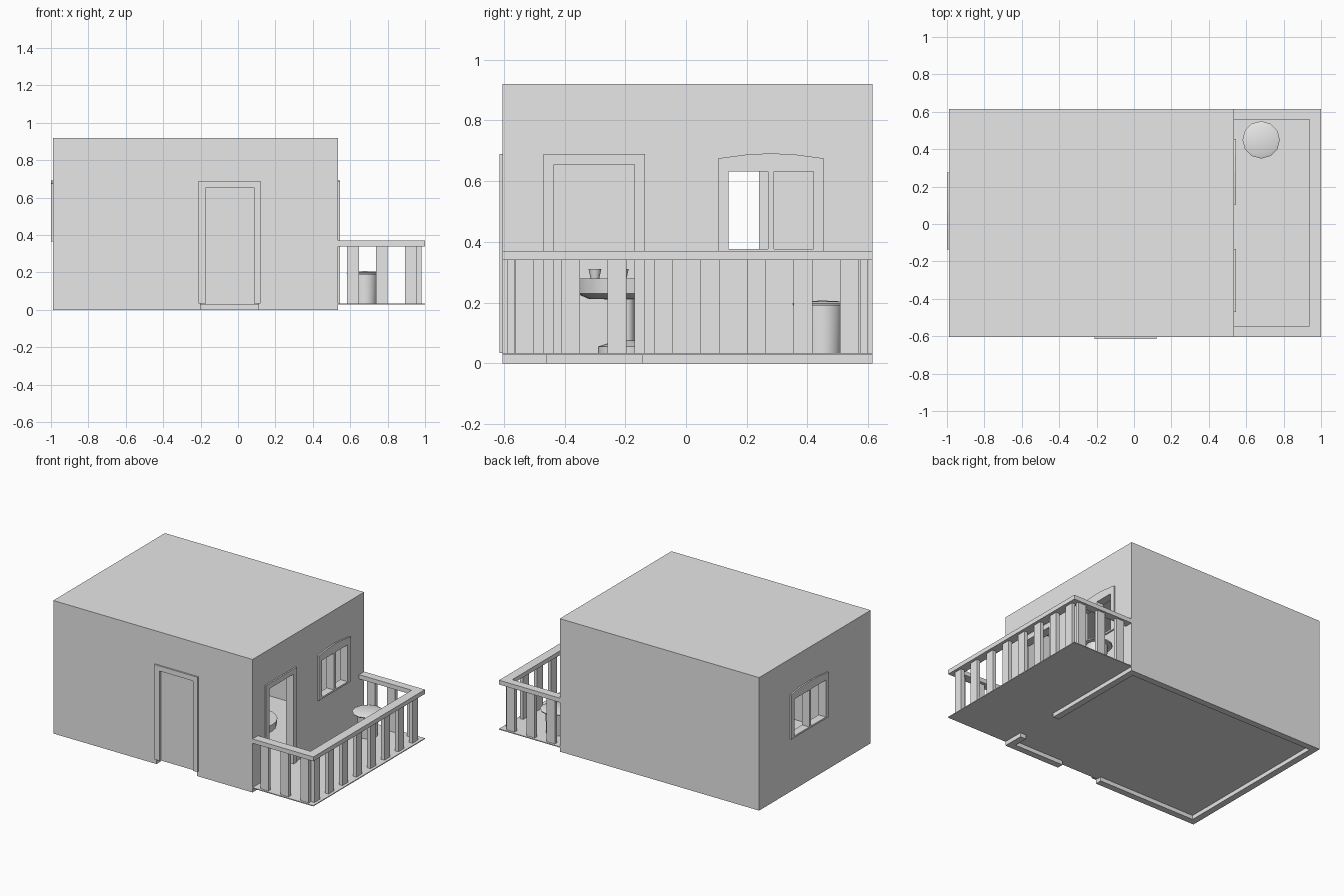
import bpy, bmesh, math

cube = bpy.data.objects.get("Cube")
if cube:
    bpy.data.objects.remove(cube, do_unlink=True)

grey = bpy.data.materials.new("plain_grey")
grey.use_nodes = True
grey.diffuse_color = (0.8, 0.8, 0.8, 1)
grey.node_tree.nodes["Principled BSDF"].inputs["Base Color"].default_value = (0.8, 0.8, 0.8, 1)


def add_object(name, bm):
    bmesh.ops.recalc_face_normals(bm, faces=bm.faces)
    mesh = bpy.data.meshes.new(name)
    bm.to_mesh(mesh)
    bm.free()
    mesh.materials.append(grey)
    obj = bpy.data.objects.new(name, mesh)
    bpy.context.collection.objects.link(obj)
    return obj


def box(name, x, y, z):
    """Box from three (low, high) ranges."""
    bm = bmesh.new()
    bmesh.ops.create_cube(bm, size=1)
    for v in bm.verts:
        v.co = [lo + (c + 0.5) * (hi - lo) for c, (lo, hi) in zip(v.co, (x, y, z))]
    return add_object(name, bm)


def lathe(name, centre, profile, sides):
    """Turned shape from (radius, height) points."""
    bm = bmesh.new()
    verts = [bm.verts.new((r, 0, z)) for r, z in profile]
    edges = [bm.edges.new(pair) for pair in zip(verts, verts[1:])]
    bmesh.ops.spin(bm, geom=verts + edges, cent=(0, 0, 0), axis=(0, 0, 1),
                   angle=math.tau, steps=sides)
    bmesh.ops.remove_doubles(bm, verts=bm.verts, dist=0.0005)
    obj = add_object(name, bm)
    obj.location = (*centre, 0)
    for other in bpy.context.selected_objects:
        other.select_set(False)
    obj.select_set(True)
    bpy.context.view_layer.objects.active = obj
    bpy.ops.object.shade_smooth_by_angle(angle=math.radians(40))
    return obj


def cut(target, cutter):
    mod = target.modifiers.new(cutter.name, 'BOOLEAN')
    mod.operation = 'DIFFERENCE'
    mod.solver = 'EXACT'
    mod.object = cutter
    cutter.hide_render = True
    cutter.hide_set(True)


# House shell, open underneath, with two doorways
WEST, EAST, SOUTH, NORTH = -0.99, 0.535, -0.605, 0.615
WALL = 0.045
house = box("house_shell", (WEST, EAST), (SOUTH, NORTH), (0, 0.92))
cut(house, box("room_cutter", (WEST + WALL, EAST - WALL),
               (SOUTH + WALL, NORTH - WALL), (-0.1, 0.88)))
cut(house, box("front_door_cutter", (-0.2, 0.11), (-0.7, -0.5), (-0.1, 0.68)))
cut(house, box("porch_door_cutter", (0.45, 0.6), (-0.46, -0.145), (-0.1, 0.68)))

# Floor through the room and the porch
box("room_floor", (WEST + 0.01, EAST), (SOUTH + 0.01, NORTH - 0.01), (0.028, 0.034))
box("porch_floor", (EAST, 1.0), (SOUTH, NORTH), (0.028, 0.034))

# Front door and its frame
FRONT = (-0.615, -0.56)
for name, x in (("left", (0.085, 0.12)), ("right", (-0.21, -0.17))):
    box("front_door_jamb_" + name, x, FRONT, (0.034, 0.69))
box("front_door_head", (-0.17, 0.085), FRONT, (0.655, 0.69))
box("front_door", (-0.17, 0.085), (-0.597, -0.57), (0.034, 0.655))

# Open porch doorway frame
SIDE = (0.485, 0.545)
for name, y in (("front", (-0.47, -0.435)), ("back", (-0.17, -0.135))):
    box("porch_door_jamb_" + name, SIDE, y, (0.034, 0.69))
box("porch_door_head", SIDE, (-0.435, -0.17), (0.655, 0.69))


# Arched double windows
def window(name, x, middle, half):
    outline = [(-half, 0.365), (half, 0.365), (half, 0.675), (half * 0.5, 0.687),
               (0, 0.692), (-half * 0.5, 0.687), (-half, 0.675)]
    bm = bmesh.new()
    face = bm.faces.new([bm.verts.new((x[0], middle + y, z)) for y, z in outline])
    out = bmesh.ops.extrude_face_region(bm, geom=[face])
    for v in out["geom"]:
        if isinstance(v, bmesh.types.BMVert):
            v.co.x = x[1]
    frame = add_object(name + "_frame", bm)
    for side in (-1, 1):
        ys = sorted((middle + side * 0.01, middle + side * (half - 0.035)))
        pane = box(f"{name}_opening_{side}", (x[0] - 0.1, x[1] + 0.1), ys, (0.377, 0.632))
        cut(house, pane)
        cut(frame, pane)


window("porch_window", (EAST - 0.01, EAST + 0.01), 0.28, 0.175)
window("side_window", (WEST - 0.01, WEST + 0.01), 0.07, 0.205)

# Porch handrails
RAIL = (0.34, 0.37)
box("outer_handrail", (0.937, 1.0), (SOUTH, NORTH), RAIL)
box("front_handrail", (EAST, 0.937), (SOUTH, -0.545), RAIL)
box("back_handrail", (EAST, 0.937), (0.56, NORTH), RAIL)

# Porch balusters
POST = (0.034, 0.34)
for i in range(8):
    y = -0.533 + i * 0.153
    box(f"outer_baluster_{i}", (0.955, 0.98), (y - 0.031, y + 0.031), POST)
for i in range(3):
    x = 0.615 + i * 0.154
    for name, y in (("front", (-0.59, -0.565)), ("back", (0.575, 0.6))):
        box(f"{name}_baluster_{i}", (x - 0.031, x + 0.031), y, POST)

# Round porch table
lathe("porch_table_base", (0.68, 0.45),
      [(0, 0.034), (0.062, 0.034), (0.068, 0.192), (0, 0.192)], 16)
lathe("porch_table_top", (0.68, 0.45),
      [(0, 0.19), (0.097, 0.19), (0.1, 0.197), (0.085, 0.203), (0, 0.207)], 12)

# Dining table inside the doorway, with small dishes
TABLE = (0.24, -0.2)
lathe("dining_table_top", TABLE,
      [(0, 0.21), (0.12, 0.212), (0.16, 0.23), (0.165, 0.28), (0, 0.28)], 20)
lathe("dining_table_pedestal", TABLE,
      [(0, 0.034), (0.09, 0.034), (0.09, 0.055), (0.03, 0.075), (0.03, 0.21), (0, 0.21)], 16)
for i, (dx, dy) in enumerate(((0.05, -0.1), (0.02, -0.01), (-0.05, 0.06))):
    lathe(f"dish_{i}", (TABLE[0] + dx, TABLE[1] + dy),
          [(0, 0.28), (0.015, 0.28), (0.022, 0.31), (0, 0.3)], 10)
